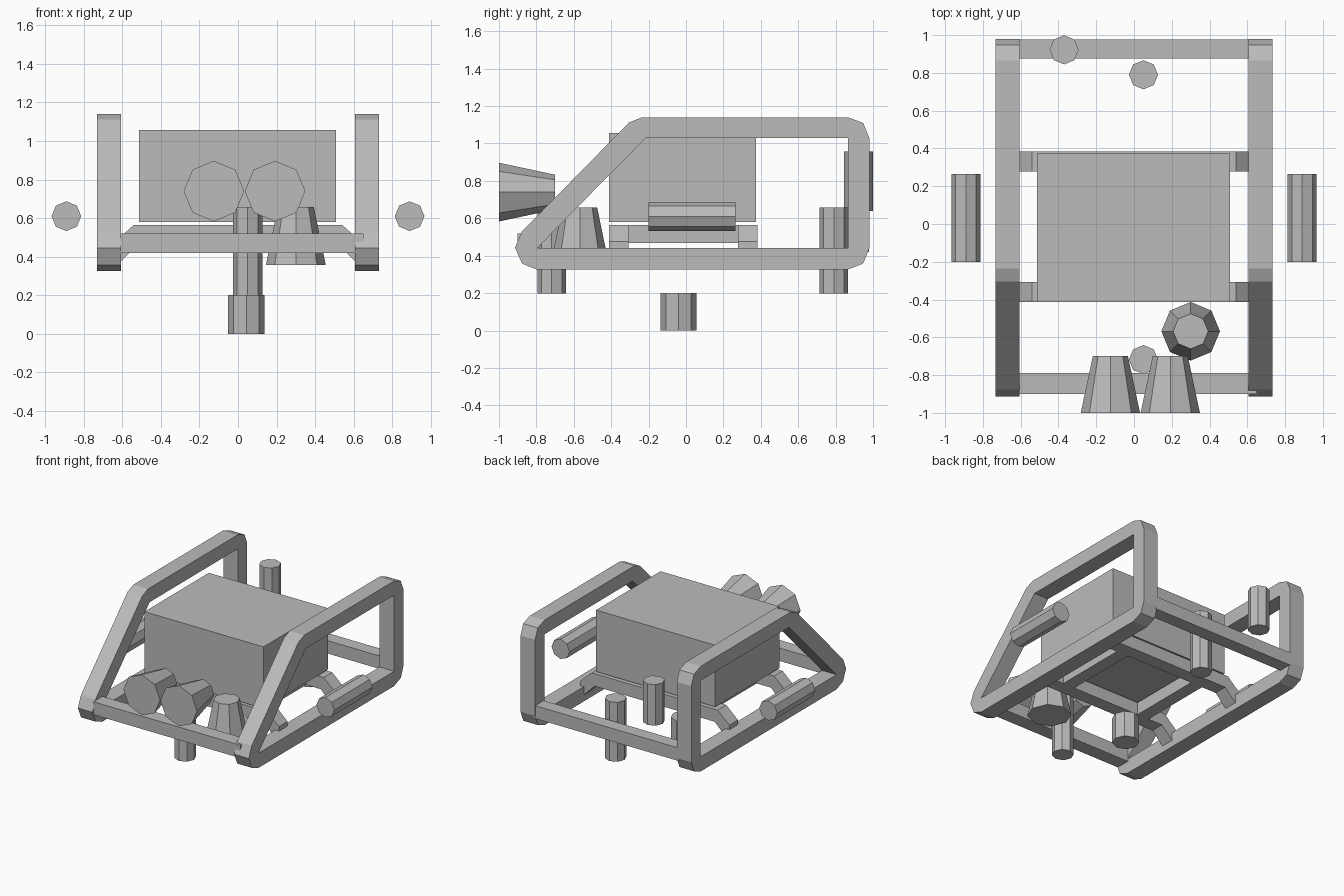
import bpy
import bmesh
from math import pi
from mathutils import Matrix, Vector

cube = bpy.data.objects.get("Cube")
if cube:
    bpy.data.objects.remove(cube, do_unlink=True)

grey = bpy.data.materials.new("plain grey")
grey.use_nodes = True
GREY = (0.5, 0.5, 0.5, 1)
grey.diffuse_color = GREY
grey.node_tree.nodes["Principled BSDF"].inputs["Base Color"].default_value = GREY


def finish(name, bm):
    bmesh.ops.recalc_face_normals(bm, faces=bm.faces)
    mesh = bpy.data.meshes.new(name)
    bm.to_mesh(mesh)
    bm.free()
    mesh.materials.append(grey)
    obj = bpy.data.objects.new(name, mesh)
    bpy.context.collection.objects.link(obj)
    return obj


def box(name, low, high):
    low, high = Vector(low), Vector(high)
    size = Matrix.Diagonal(high - low).to_4x4()
    bm = bmesh.new()
    bmesh.ops.create_cube(bm, size=1, matrix=Matrix.Translation((low + high) / 2) @ size)
    return finish(name, bm)


def thicken(bm, offset):
    """Extrude a flat sheet into a solid."""
    result = bmesh.ops.extrude_face_region(bm, geom=bm.faces[:])
    moved = [v for v in result["geom"] if isinstance(v, bmesh.types.BMVert)]
    bmesh.ops.translate(bm, verts=moved, vec=offset)


def eight_sided(name, centre, length, r_low, r_high=None, along_y=False):
    """Octagonal post or cone; centre is the middle of its axis."""
    turn = Matrix.Rotation(-pi / 2, 4, "X") if along_y else Matrix.Identity(4)
    bm = bmesh.new()
    bmesh.ops.create_cone(bm, cap_ends=True, segments=8, radius1=r_low,
                          radius2=r_high or r_low, depth=length,
                          matrix=Matrix.Translation(centre) @ turn)
    return finish(name, bm)


# Side frames: each inner corner is paired with its chamfered outer points (y, z)
corners = [
    ((-0.797, 0.44), [(-0.797, 0.326), (-0.877, 0.358), (-0.914, 0.444), (-0.877, 0.53)]),
    ((-0.214, 1.03), [(-0.305, 1.112), (-0.235, 1.14)]),
    ((0.866, 1.03), [(0.866, 1.14), (0.947, 1.11), (0.98, 1.03)]),
    ((0.866, 0.44), [(0.98, 0.44), (0.947, 0.358), (0.866, 0.326)]),
]


def side_frame(name, x):
    bm = bmesh.new()
    inner = [bm.verts.new((x, *p)) for p, _ in corners]
    outer = [[bm.verts.new((x, *p)) for p in points] for _, points in corners]
    for i in range(len(corners)):
        j = (i + 1) % len(corners)
        bm.faces.new([inner[i]] + outer[i])
        bm.faces.new([inner[i], outer[i][-1], outer[j][0], inner[j]])
    thicken(bm, (0.125, 0, 0))
    return finish(name, bm)


side_frame("left_side_frame", 0.607)
side_frame("right_side_frame", -0.732)

# Bars joining the side frames
box("front_bar", (-0.61, -0.9, 0.42), (0.65, -0.79, 0.52))
box("back_bar", (-0.62, 0.875, 0.42), (0.62, 0.978, 0.52))

# Bent cross members under the body, with sloping feet that meet the rails
half_arch = [(0.54, 0.565), (0.64, 0.475), (0.64, 0.343), (0.515, 0.468)]


def arch(name, y):
    profile = half_arch + [(-x, z) for x, z in reversed(half_arch)]
    bm = bmesh.new()
    bm.faces.new([bm.verts.new((x, y, z)) for x, z in profile])
    thicken(bm, (0, 0.105, 0))
    return finish(name, bm)


arch("front_cross_member", -0.412)
arch("back_cross_member", 0.278)
for side, x in (("left", 0.29), ("right", -0.39)):
    box(side + "_under_rail", (x, -0.31, 0.468), (x + 0.1, 0.28, 0.565))

# Main body block
box("body", (-0.513, -0.412, 0.58), (0.507, 0.375, 1.057))

# Side canisters
for side, x in (("left", 0.89), ("right", -0.89)):
    eight_sided(side + "_canister", (x, 0.032, 0.61), 0.465, 0.077, along_y=True)

# Upright posts
eight_sided("front_post", (0.05, -0.718, 0.428), 0.46, 0.077)
eight_sided("back_post", (0.05, 0.79, 0.428), 0.46, 0.077)
eight_sided("raised_back_post", (-0.37, 0.922, 0.799), 0.318, 0.077)
eight_sided("bottom_post", (0.043, -0.04, 0.1), 0.2, 0.095)

# Flared lamps at the front and the upright cone beside them
for name, x in (("right_lamp", -0.125), ("left_lamp", 0.192)):
    eight_sided(name, (x, -0.85, 0.74), 0.3, 0.157, 0.093, along_y=True)
eight_sided("upright_cone", (0.3, -0.568, 0.508), 0.3, 0.155, 0.093)
